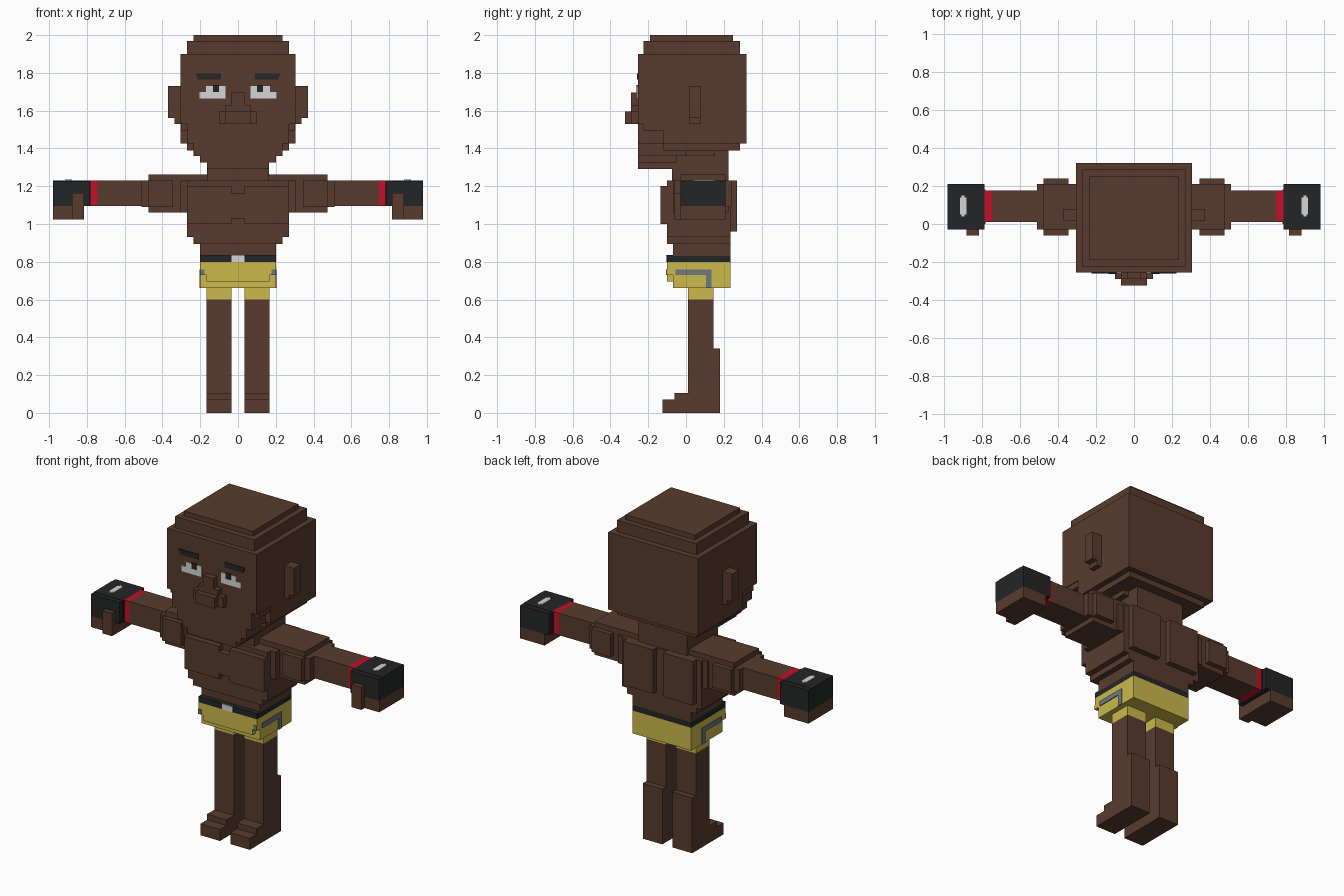
import bpy
import bmesh


def srgb(r, g, b):
    lin = [((c / 255 + 0.055) / 1.055) ** 2.4 if c > 10 else c / 3294 for c in (r, g, b)]
    return (*lin, 1.0)


def material(name, *rgb):
    m = bpy.data.materials.new(name)
    m.diffuse_color = srgb(*rgb)
    return m


SKIN = material("brown skin", 88, 59, 46)
BLACK = material("black cloth", 36, 37, 38)
YELLOW = material("yellow shorts", 204, 184, 76)
RED = material("red tape", 192, 18, 40)
WHITE = material("white", 214, 214, 214)
GREY = material("grey stripe", 112, 121, 124)


def part(name, mat, boxes, mirror=False):
    """One object made of boxes (x0, x1, y0, y1, z0, z1), optionally mirrored in x."""
    bm = bmesh.new()
    if mirror:
        boxes = boxes + [(-b[1], -b[0], *b[2:]) for b in boxes]
    for x0, x1, y0, y1, z0, z1 in boxes:
        vs = bmesh.ops.create_cube(bm, size=1)["verts"]
        for v in vs:
            v.co = (x1 if v.co.x > 0 else x0,
                    y1 if v.co.y > 0 else y0,
                    z1 if v.co.z > 0 else z0)
    me = bpy.data.meshes.new(name)
    bm.to_mesh(me)
    bm.free()
    me.materials.append(mat)
    ob = bpy.data.objects.new(name, me)
    bpy.context.collection.objects.link(ob)
    return ob


def wide(w, *rest):
    """Box centred on x with half width w."""
    return (-w, w, *rest)


P = 0.005  # thickness of painted plates

# Head: stepped crown, skull, tapering jaw
part("skull", SKIN, [
    wide(0.235, -0.19, 0.25, 1.965, 2.0),
    wide(0.27, -0.225, 0.285, 1.90, 1.97),
    wide(0.305, -0.255, 0.32, 1.53, 1.90),
    wide(0.305, -0.12, 0.32, 1.425, 1.53),
    wide(0.27, -0.12, 0.285, 1.39, 1.43),
])
part("jaw", SKIN, [
    wide(0.30, -0.225, -0.1, 1.495, 1.54),
    wide(0.27, -0.255, -0.1, 1.425, 1.54),
    wide(0.235, -0.255, 0.0, 1.36, 1.43),
    wide(0.20, -0.255, -0.05, 1.325, 1.37),
    wide(0.165, -0.255, -0.05, 1.29, 1.33),
    wide(0.20, -0.1, 0.15, 1.36, 1.40),
])
part("ears", SKIN, [
    (0.29, 0.37, 0.015, 0.08, 1.56, 1.73),
    (0.29, 0.335, 0.015, 0.08, 1.53, 1.57),
], True)
part("nose", SKIN, [
    wide(0.035, -0.29, -0.25, 1.53, 1.695),
    wide(0.10, -0.29, -0.25, 1.53, 1.595),
    wide(0.067, -0.29, -0.25, 1.59, 1.63),
    wide(0.067, -0.322, -0.28, 1.53, 1.595),
])

# Painted face
F = -0.255
part("eye_whites", WHITE, [
    (0.065, 0.17, F - P, F, 1.665, 1.73),
    (0.165, 0.203, F - P, F, 1.665, 1.70),
], True)
part("pupils", BLACK, [(0.10, 0.133, F - 1.6 * P, F, 1.70, 1.735)], True)
part("eyebrows", BLACK, [
    (0.09, 0.215, F - P, F, 1.765, 1.785),
    (0.09, 0.222, F - P, F, 1.78, 1.797),
], True)

# Torso
part("neck", SKIN, [
    wide(0.165, -0.075, 0.225, 1.22, 1.40),
])
part("torso", SKIN, [
    wide(0.305, -0.07, 0.225, 1.06, 1.23),
    wide(0.27, -0.10, 0.235, 0.93, 1.23),
    wide(0.235, -0.10, 0.235, 0.895, 0.94),
    wide(0.20, -0.07, 0.235, 0.83, 0.90),
])
part("pecs", SKIN, [
    (0.0, 0.27, -0.135, -0.09, 1.03, 1.165),
    (0.035, 0.27, -0.135, -0.09, 1.0, 1.20),
], True)
part("shoulder_blades", SKIN, [
    (0.035, 0.235, 0.22, 0.27, 0.96, 1.23),
], True)

# Arms
part("shoulders", SKIN, [
    (0.14, 0.475, -0.03, 0.21, 1.06, 1.262),
    (0.345, 0.475, -0.06, 0.24, 1.09, 1.23),
    (0.30, 0.51, -0.03, 0.21, 1.09, 1.23),
], True)
part("forearms", SKIN, [(0.45, 0.745, 0.01, 0.175, 1.095, 1.23)], True)
part("wrist_tape", RED, [(0.74, 0.785, 0.01, 0.175, 1.095, 1.23)], True)
part("gloves", BLACK, [
    (0.78, 0.98, 0.0, 0.18, 1.095, 1.23),
    (0.785, 0.98, -0.03, 0.21, 1.095, 1.228),
], True)
part("fingers", SKIN, [
    (0.815, 0.98, -0.028, 0.21, 1.025, 1.095),
    (0.815, 0.88, -0.06, 0.0, 1.025, 1.165),
], True)
part("glove_patches", WHITE, [
    (0.88, 0.915, 0.05, 0.14, 1.225, 1.23 + P),
    (0.89, 0.905, 0.04, 0.15, 1.225, 1.23 + P),
], True)

# Belt and shorts
part("belt", BLACK, [wide(0.20, -0.10, 0.235, 0.80, 0.835)])
part("buckle", WHITE, [wide(0.035, -0.10 - P, -0.10, 0.80, 0.835)])
part("shorts", YELLOW, [
    wide(0.20, -0.07, 0.235, 0.66, 0.80),
    wide(0.168, -0.10, 0.205, 0.695, 0.80),
    wide(0.20, -0.10, 0.20, 0.73, 0.80),
])
part("short_legs", YELLOW, [(0.035, 0.168, 0.01, 0.145, 0.60, 0.67)], True)
part("side_stripes", GREY, [
    (0.20, 0.20 + P, -0.055, 0.135, 0.73, 0.76),
    (0.20, 0.20 + P, 0.105, 0.135, 0.66, 0.74),
    (0.178, 0.20, -0.10 - P, -0.10, 0.73, 0.76),
], True)

# Legs and feet
part("legs", SKIN, [
    (0.035, 0.168, 0.01, 0.145, 0.0, 0.60),
    (0.035, 0.168, 0.10, 0.18, 0.0, 0.34),
], True)
part("feet", SKIN, [
    (0.035, 0.168, -0.125, 0.02, 0.0, 0.07),
    (0.035, 0.168, -0.06, 0.02, 0.06, 0.105),
], True)
